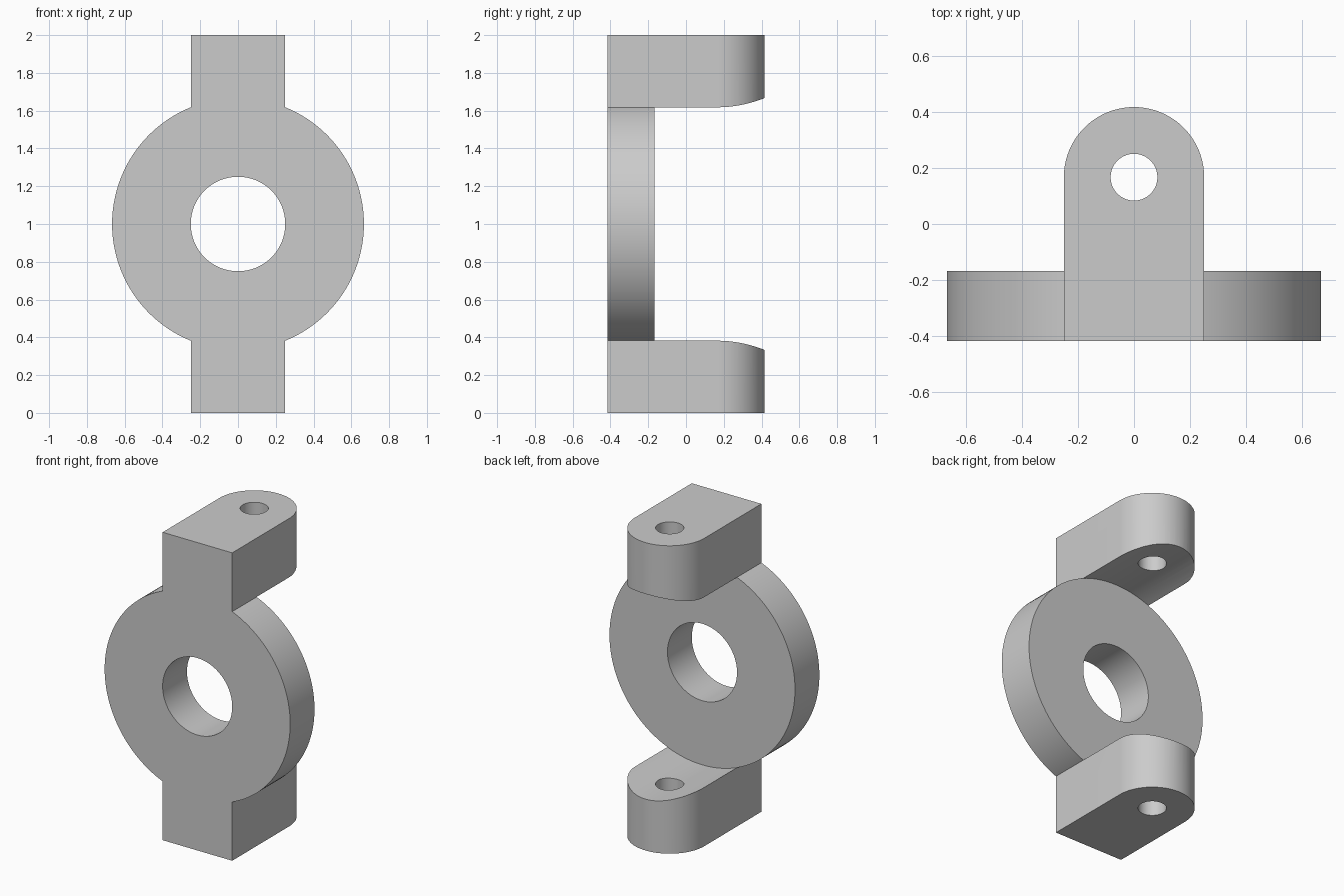
import bpy, math
from mathutils import Matrix

cube = bpy.data.objects.get("Cube")
if cube:
    bpy.data.objects.remove(cube, do_unlink=True)

UNIT = 1 / 12
FRONT, BACK = -5 * UNIT, -2 * UNIT   # ring plate depth
RING_R, BORE_R = 8 * UNIT, 3 * UNIT
LUG_R, PIN_R = 3 * UNIT, UNIT        # lug half width, pin hole
PIN_Y = 2 * UNIT

grey = bpy.data.materials.new("grey")
grey.use_nodes = True
colour = (0.6, 0.6, 0.6, 1)
grey.diffuse_color = colour
grey.node_tree.nodes["Principled BSDF"].inputs["Base Color"].default_value = colour


def prism(name, outline, depth, matrix):
    """Extrude a 2D outline along its local z."""
    n = len(outline)
    verts = [(x, y, z) for z in (0, depth) for x, y in outline]
    faces = [tuple(reversed(range(n))), tuple(range(n, 2 * n))]
    faces += [(i, (i + 1) % n, n + (i + 1) % n, n + i) for i in range(n)]
    mesh = bpy.data.meshes.new(name)
    mesh.from_pydata(verts, [], faces)
    mesh.transform(matrix)
    mesh.materials.append(grey)
    obj = bpy.data.objects.new(name, mesh)
    bpy.context.collection.objects.link(obj)
    return obj


def arc(r, start, end, steps, cy=0):
    angles = [start + (end - start) * i / steps for i in range(steps + 1)]
    return [(r * math.cos(a), cy + r * math.sin(a)) for a in angles]


def disc(name, r, y0, y1):
    """Cylinder along y, centred at mid height."""
    turn = Matrix.Translation((0, y1, 1)) @ Matrix.Rotation(math.pi / 2, 4, "X")
    return prism(name, arc(r, 0, math.tau, 128)[:-1], y1 - y0, turn)


def combine(target, tool, operation):
    mod = target.modifiers.new(tool.name, "BOOLEAN")
    mod.object, mod.operation, mod.solver = tool, operation, "EXACT"
    bpy.context.view_layer.objects.active = target
    bpy.ops.object.modifier_apply(modifier=mod.name)
    bpy.data.objects.remove(tool, do_unlink=True)


# Round-ended column that becomes the top and bottom lugs
outline = [(-LUG_R, FRONT), (LUG_R, FRONT)] + arc(LUG_R, 0, math.pi, 48, PIN_Y)
bracket = prism("ring_bracket", outline, 2, Matrix.Identity(4))

# Curved clearance behind the plate, then the ring plate itself
combine(bracket, disc("clearance", RING_R, BACK, 1), "DIFFERENCE")
combine(bracket, disc("ring_plate", RING_R, FRONT, BACK), "UNION")

# Central bore and vertical pin holes
combine(bracket, disc("bore", BORE_R, FRONT - 0.1, BACK + 0.1), "DIFFERENCE")
pin = prism("pin_hole", arc(PIN_R, 0, math.tau, 64, PIN_Y)[:-1], 2.2,
            Matrix.Translation((0, 0, -0.1)))
combine(bracket, pin, "DIFFERENCE")

# Smooth curved walls, crisp edges
bpy.ops.object.select_all(action="DESELECT")
bracket.select_set(True)
bpy.context.view_layer.objects.active = bracket
bpy.ops.object.shade_smooth_by_angle(angle=math.radians(30))
